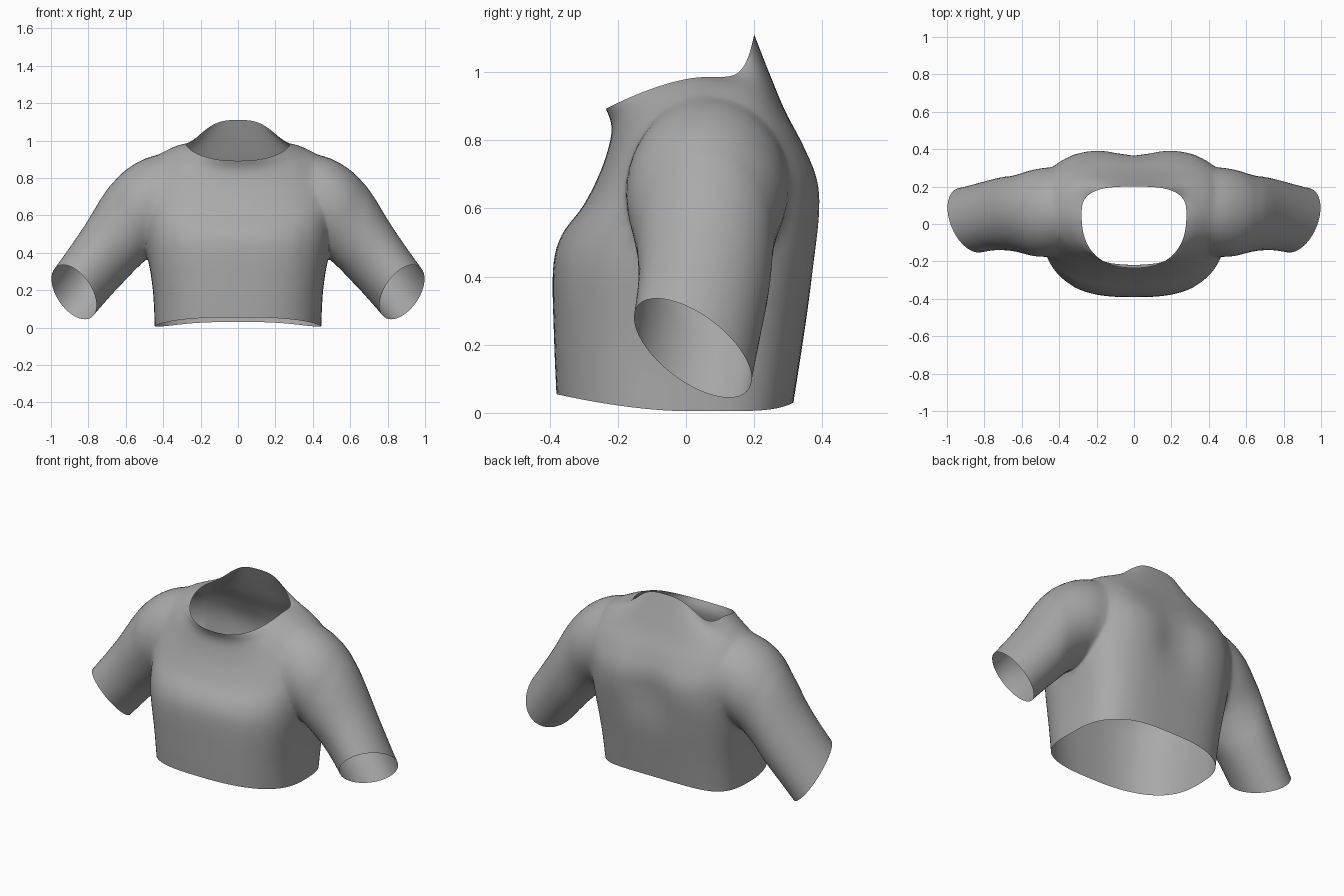
import bpy, bmesh, math
from mathutils import Vector

cube = bpy.data.objects.get("Cube")
if cube:
    bpy.data.objects.remove(cube)

fabric = bpy.data.materials.new("grey_fabric")
fabric.use_nodes = True
fabric.diffuse_color = (0.4, 0.4, 0.4, 1)
fabric.node_tree.nodes["Principled BSDF"].inputs["Base Color"].default_value = (0.4, 0.4, 0.4, 1)


def spline(rows, steps):
    """Catmull-Rom interpolation through rows of numbers."""
    rows = [Vector(r) for r in rows]
    out = []
    for i in range(len(rows) - 1):
        p0, p1, p2 = rows[max(i - 1, 0)], rows[i], rows[i + 1]
        p3 = rows[min(i + 2, len(rows) - 1)]
        for k in range(steps):
            t = k / steps
            out.append(p1 + (p2 - p0) * (t / 2) + (2 * p0 - 5 * p1 + 4 * p2 - p3) * (t * t / 2)
                       + (3 * p1 - p0 - 3 * p2 + p3) * (t ** 3 / 2))
    return out + [rows[-1]]


def loft(name, rings):
    """Skin the rings; each end is closed by a fan round a hub point."""
    bm = bmesh.new()
    loops = [[bm.verts.new(p) for p in ring] for ring in rings]
    n = len(loops[0])
    for a, b in zip(loops, loops[1:]):
        for i in range(n):
            j = (i + 1) % n
            bm.faces.new((a[i], a[j], b[j], b[i]))
    hubs = []
    for loop in (loops[0], loops[-1]):
        hub = bm.verts.new(sum((v.co for v in loop), Vector()) / n)
        hubs.append(hub.co.copy())
        for i in range(n):
            bm.faces.new((loop[i], loop[(i + 1) % n], hub))
    bmesh.ops.recalc_face_normals(bm, faces=bm.faces)
    mesh = bpy.data.meshes.new(name)
    bm.to_mesh(mesh)
    bm.free()
    mesh.materials.append(fabric)
    ob = bpy.data.objects.new(name, mesh)
    bpy.context.collection.objects.link(ob)
    return ob, hubs


def power(v, e):
    return math.copysign(abs(v) ** e, v)


def torso_ring(row):
    fy, fz, sx, sz, yc, by, bz, n = row
    pts = []
    for i in range(96):
        a = 2 * math.pi * i / 96
        c, s = math.cos(a), math.sin(a)
        back = s > 0
        e = n + 0.6 if back else n
        x = sx * power(c, 2 / e)
        y = yc + (by - yc if back else yc - fy) * power(s, 2 / e)
        z = sz + ((bz - sz) * s ** 4 if back else (fz - sz) * abs(s) ** 1.3)
        if back:  # spine hollow between the shoulder blades
            y -= 0.04 * math.exp(-(x / 0.13) ** 2 - ((z - 0.58) / 0.17) ** 2)
        pts.append((x, y, z))
    return pts


# Torso: front y, front z, side x, side z, middle y, back y, back z, squareness
torso_rows = [
    (-.38, .055, .445, .005, 0, .315, .03, 2.6),
    (-.387, .22, .455, .20, 0, .345, .22, 2.7),
    (-.39, .42, .485, .40, 0, .378, .42, 2.7),
    (-.365, .52, .50, .55, .02, .40, .58, 2.6),
    (-.30, .61, .51, .70, .04, .393, .68, 2.5),
    (-.25, .71, .49, .82, .05, .35, .78, 2.4),
    (-.222, .80, .44, .91, .06, .29, .89, 2.3),
    (-.22, .85, .36, .96, .06, .243, 1.0, 2.3),
    (-.235, .892, .28, .985, .05, .2, 1.11, 2.4),
]
shirt, open_hubs = loft("shirt", [torso_ring(r) for r in spline(torso_rows, 5)])

# Sleeve: centre, half vector to the top, half vector to the back
sleeve_rows = [
    (.25, .06, .68, 0, 0, .22, 0, .18, 0),
    (.41, .065, .675, .03, 0, .25, 0, .235, 0),
    (.52, .06, .625, .08, 0, .222, 0, .237, 0),
    (.615, .055, .53, .09, 0, .2, .01, .21, 0),
    (.73, .05, .38, .09, -.02, .165, .03, .188, -.02),
    (.877, .02, .19, .085, -.065, .14, .085, .16, -.04),
]
for side in (1, -1):
    rings = []
    for row in spline(sleeve_rows, 6):
        ctr, up, rear = Vector(row[:3]), Vector(row[3:6]), Vector(row[6:])
        ring = []
        for i in range(48):
            a = 2 * math.pi * i / 48
            p = ctr + up * math.cos(a) + rear * math.sin(a)
            ring.append((p.x * side, p.y, p.z))
        rings.append(ring)
    sleeve, hubs = loft("sleeve", rings)
    open_hubs.append(hubs[1])
    mod = shirt.modifiers.new("join_sleeve", 'BOOLEAN')
    mod.operation = 'UNION'
    mod.solver = 'EXACT'
    mod.object = sleeve
    bpy.context.view_layer.objects.active = shirt
    bpy.ops.object.modifier_apply(modifier=mod.name)
    bpy.data.objects.remove(sleeve)

# Open the hem, neck and cuffs, then soften the sleeve seams
bm = bmesh.new()
bm.from_mesh(shirt.data)
caps = [v for v in bm.verts if any((v.co - h).length < 1e-3 for h in open_hubs)]
bmesh.ops.delete(bm, geom=caps, context='VERTS')
bmesh.ops.remove_doubles(bm, verts=bm.verts, dist=0.004)
bmesh.ops.triangulate(bm, faces=[f for f in bm.faces if len(f.verts) > 4])
seam = [v for v in bm.verts if 0.33 < abs(v.co.x) < 0.68 and v.co.z > 0.28 and not v.is_boundary]
for _ in range(6):
    bmesh.ops.smooth_vert(bm, verts=seam, factor=0.5, use_axis_x=True, use_axis_y=True, use_axis_z=True)
bm.to_mesh(shirt.data)
bm.free()

bpy.ops.object.select_all(action='DESELECT')
shirt.select_set(True)
bpy.context.view_layer.objects.active = shirt
bpy.ops.object.shade_smooth_by_angle(angle=math.radians(50))
